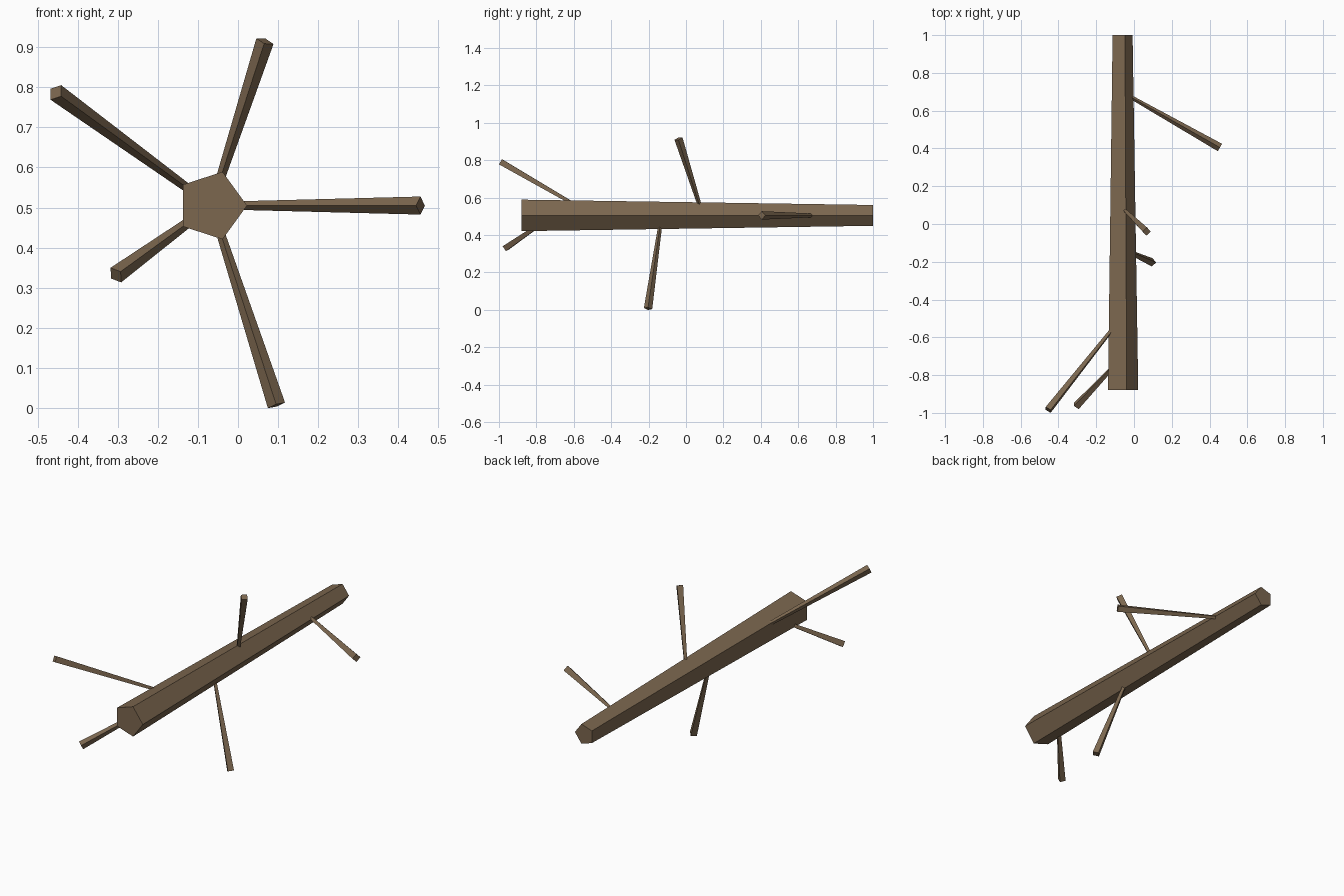
import bpy, bmesh, math
from mathutils import Vector

if "Cube" in bpy.data.objects:
    bpy.data.objects.remove(bpy.data.objects["Cube"])

bark = bpy.data.materials.new("bark")
bark.diffuse_color = (0.20, 0.135, 0.078, 1)
bark.use_nodes = True
bark.node_tree.nodes["Principled BSDF"].inputs["Base Color"].default_value = bark.diffuse_color

CX, CZ = -0.066, 0.505  # trunk axis runs along y through this point


def tapered_prism(name, start, end, u, v, r0, r1, sides):
    """Closed tapered prism; the first ring vertex points along u."""
    bm = bmesh.new()
    rings = []
    for centre, r in ((start, r0), (end, r1)):
        ring = []
        for i in range(sides):
            a = 2 * math.pi * i / sides
            ring.append(bm.verts.new(centre + r * (math.cos(a) * u + math.sin(a) * v)))
        rings.append(ring)
        bm.faces.new(ring)
    for i in range(sides):
        j = (i + 1) % sides
        bm.faces.new((rings[0][i], rings[0][j], rings[1][j], rings[1][i]))
    bmesh.ops.recalc_face_normals(bm, faces=bm.faces[:])
    mesh = bpy.data.meshes.new(name)
    bm.to_mesh(mesh)
    bm.free()
    mesh.materials.append(bark)
    obj = bpy.data.objects.new(name, mesh)
    bpy.context.collection.objects.link(obj)
    return obj


# five-sided fallen trunk, narrowing towards the back
tapered_prism("trunk", Vector((CX, -0.88, CZ)), Vector((CX, 1.0, CZ)),
              Vector((1, 0, 0)), Vector((0, 0, 1)), 0.0885, 0.0585, 5)

# four-sided branches, one on each trunk corner: base y, tip y, reach
branches = [(0.70, 0.405, 0.521), (0.09, -0.04, 0.431), (-0.495, -0.984, 0.48),
            (-0.71, -0.963, 0.295), (-0.13, -0.203, 0.524)]
for i, (y0, y1, reach) in enumerate(branches):
    a = math.radians(72 * i)
    radial = Vector((math.cos(a), 0, math.sin(a)))
    tangent = Vector((-math.sin(a), 0, math.cos(a)))
    start = Vector((CX, y0, CZ))
    end = Vector((CX, y1, CZ)) + radial * reach
    side = (end - start).normalized().cross(tangent)
    tapered_prism(f"branch_{i + 1}", start, end, tangent, side, 0.009, 0.0225, 4)
